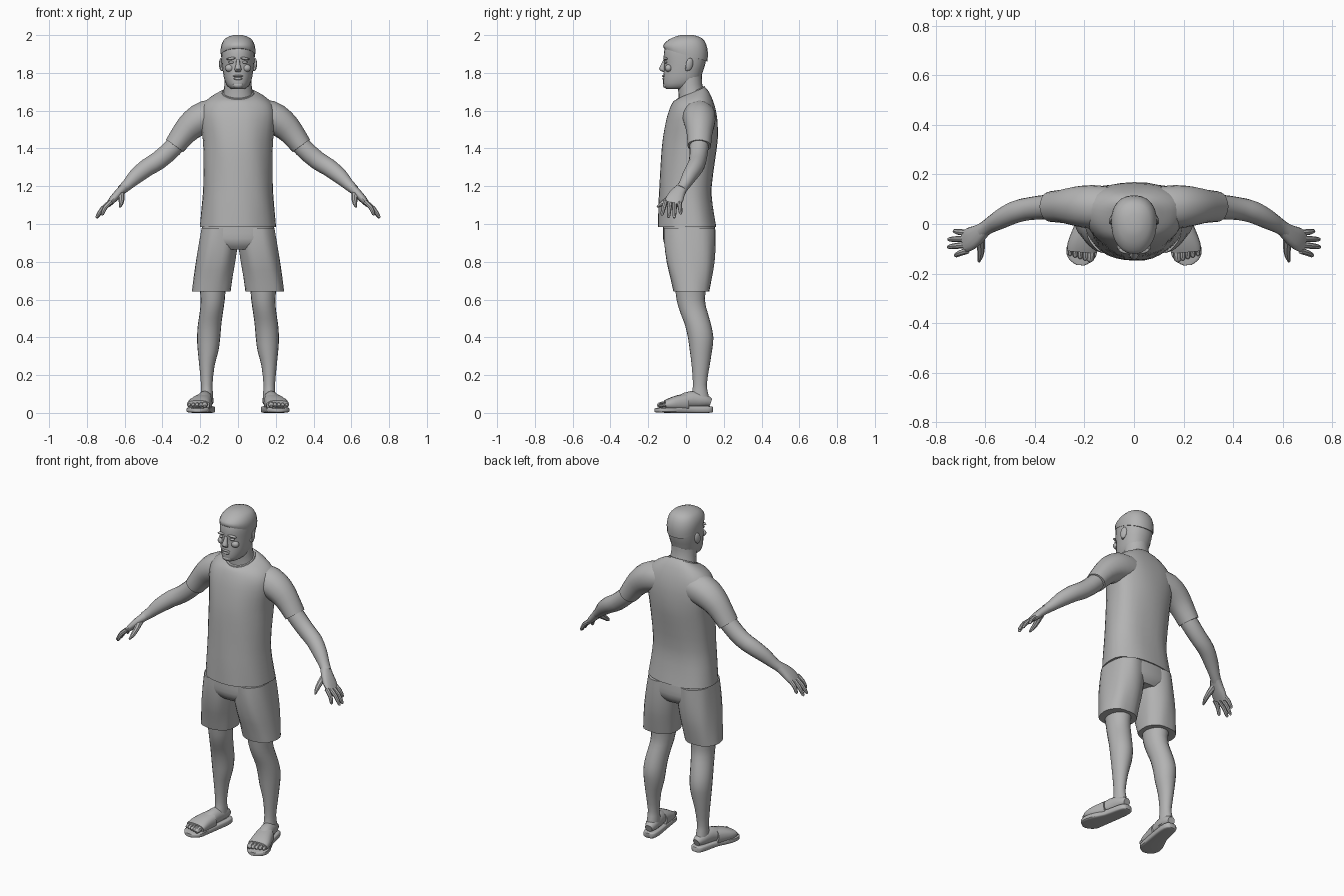
import bpy, bmesh, math
from mathutils import Vector, Matrix

grey = bpy.data.materials.new("plain_grey")
grey.diffuse_color = (0.45, 0.45, 0.45, 1)


def finish(name, bm, mirror):
    bmesh.ops.recalc_face_normals(bm, faces=bm.faces)
    me = bpy.data.meshes.new(name)
    bm.to_mesh(me)
    bm.free()
    me.materials.append(grey)
    ob = bpy.data.objects.new(name, me)
    bpy.context.collection.objects.link(ob)
    if mirror:
        m = ob.modifiers.new("mirror", 'MIRROR')
        m.use_mirror_merge = False
    return ob


def smooth(secs, steps):
    """Catmull-Rom interpolation between cross-sections."""
    rows = [list(s) + [0] * (6 - len(s)) for s in secs]
    out = []
    for i in range(len(rows) - 1):
        p0, p1, p2 = rows[max(i - 1, 0)], rows[i], rows[i + 1]
        p3 = rows[min(i + 2, len(rows) - 1)]
        for k in range(steps):
            t = k / steps
            out.append([0.5 * (2 * b + (c - a) * t + (2 * a - 5 * b + 4 * c - d) * t * t
                               + (3 * b - a - 3 * c + d) * t ** 3)
                        for a, b, c, d in zip(p0, p1, p2, p3)])
    return out + [rows[-1]]


def loft(name, secs, ref=None, n=20, power=2.0, taper=0, ripple=0, steps=2, mirror=False):
    """Skin through sections (x, y, z, half_a, half_b, tilt); level rings unless ref is given."""
    rows = smooth(secs, steps)
    pts = [Vector(r[:3]) for r in rows]
    bm = bmesh.new()
    rings = []
    for i, (p, r) in enumerate(zip(pts, rows)):
        a, b = Vector((1, 0, 0)), Vector((0, 1, 0))
        if ref:
            t = (pts[min(i + 1, len(pts) - 1)] - pts[max(i - 1, 0)]).normalized()
            a = Vector(ref)
            a = (a - t * a.dot(t)).normalized()
            b = t.cross(a)
        ring = []
        for k in range(n):
            w = 2 * math.pi * k / n
            c, s = math.cos(w), math.sin(w)
            u = math.copysign(abs(c) ** (2 / power), c) * (1 + taper * s)
            v = math.copysign(abs(s) ** (2 / power), s)
            f = 1 + ripple * math.sin(7 * w + 11 * p.z)
            q = p + (a * u * r[3] + b * v * r[4]) * f
            q.z += r[5] * s
            ring.append(bm.verts.new(q))
        rings.append(ring)
    for r0, r1 in zip(rings, rings[1:]):
        for k in range(n):
            bm.faces.new((r0[k], r0[(k + 1) % n], r1[(k + 1) % n], r1[k]))
    bm.faces.new(rings[0])
    bm.faces.new(rings[-1])
    return finish(name, bm, mirror)


def span(z, x0, x1, y0, y1, tilt=0):
    return ((x0 + x1) / 2, (y0 + y1) / 2, z, (x1 - x0) / 2, (y1 - y0) / 2, tilt)


def mid(z, w, y0, y1, tilt=0):
    return span(z, -w, w, y0, y1, tilt)


def blob(name, loc, size, rot=(0, 0, 0), mirror=False):
    bm = bmesh.new()
    bmesh.ops.create_uvsphere(bm, u_segments=12, v_segments=8, radius=1)
    m = Matrix.Translation(loc)
    for ang, ax in zip(rot, 'XYZ'):
        m = m @ Matrix.Rotation(math.radians(ang), 4, ax)
    bm.transform(m @ Matrix.Diagonal((*size, 1)))
    return finish(name, bm, mirror)


# head and neck
loft("head", [mid(1.715, .035, -.105, .0), mid(1.73, .056, -.119, .04), mid(1.765, .072, -.121, .075),
              mid(1.80, .079, -.118, .087), mid(1.84, .085, -.115, .1), mid(1.88, .088, -.118, .108),
              mid(1.92, .089, -.115, .112), mid(1.955, .081, -.1, .104), mid(1.982, .06, -.07, .08),
              mid(1.995, .025, -.03, .04)], n=24, power=2.2, taper=.1)
loft("neck", [mid(1.62, .09, -.04, .11), mid(1.69, .078, -.04, .1), mid(1.74, .072, -.045, .086),
              mid(1.80, .07, -.05, .085)])

# cropped hair
loft("hair", [mid(1.895, .091, -.117, .113, -.035), mid(1.925, .092, -.121, .116, -.02),
              mid(1.957, .085, -.108, .107, -.006), mid(1.985, .064, -.075, .083),
              mid(2.0, .025, -.03, .04)], n=24, power=2.2, taper=.08)

# face
loft("nose", [(0, -.112, 1.87, .009, .008), (0, -.121, 1.845, .011, .011),
              (0, -.127, 1.82, .018, .016), (0, -.116, 1.805, .014, .008)], n=10)
blob("brow", (.036, -.109, 1.876), (.027, .011, .007), (0, 8, 12), True)
blob("eye", (.035, -.107, 1.856), (.016, .009, .007), mirror=True)
blob("cheek", (.045, -.092, 1.825), (.024, .02, .02), mirror=True)
blob("upper_lip", (0, -.117, 1.783), (.027, .01, .006))
blob("lower_lip", (0, -.116, 1.769), (.023, .01, .007))
blob("chin", (0, -.108, 1.735), (.028, .014, .016))
blob("ear", (.09, .018, 1.845), (.009, .02, .034), (-12, 0, 20), True)
blob("ear_lobe", (.086, .006, 1.822), (.008, .01, .012), mirror=True)

# shirt with sleeves and collar
loft("shirt_body", [mid(.985, .2, -.148, .16), mid(1.1, .188, -.145, .142), mid(1.2, .181, -.14, .137),
                    mid(1.35, .182, -.133, .155), mid(1.45, .186, -.124, .167),
                    mid(1.55, .2, -.105, .166), mid(1.61, .195, -.088, .155, .005),
                    mid(1.65, .168, -.073, .14, .012), mid(1.678, .125, -.062, .12, .025),
                    mid(1.692, .087, -.052, .1, .034)],
     n=32, power=2.3, taper=.14, ripple=.008)
loft("sleeve", [(.09, .065, 1.575, .085, .085), (.17, .07, 1.565, .088, .088),
                (.235, .072, 1.53, .08, .078), (.285, .072, 1.48, .068, .066),
                (.335, .07, 1.413, .062, .056)], ref=(0, 1, 0), ripple=.012, mirror=True)
loft("collar", [mid(1.685, .09, -.054, .103, .035), mid(1.697, .084, -.048, .098, .034)], n=24, steps=1)

# shorts
loft("shorts_hips", [mid(1.02, .185, -.12, .15), mid(.95, .194, -.122, .156), mid(.9, .19, -.117, .153),
                     mid(.865, .13, -.09, .13)], n=28, power=2.5)
loft("shorts_leg", [span(.98, .0, .194, -.118, .154), span(.9, .001, .207, -.117, .155),
                    span(.8, .014, .222, -.104, .15), span(.72, .027, .233, -.084, .138),
                    span(.643, .038, .243, -.066, .124)],
     n=28, power=2.4, ripple=.014, mirror=True)

# arms and hands
loft("arm", [(.285, .071, 1.475, .05, .05), (.345, .069, 1.403, .05, .05),
             (.42, .062, 1.337, .046, .049), (.48, .048, 1.3, .045, .047),
             (.54, .018, 1.253, .039, .041), (.585, -.008, 1.208, .031, .03),
             (.615, -.028, 1.182, .03, .026)], ref=(0, 1, 0), n=16, mirror=True)
loft("palm", [(.6, -.017, 1.195, .028, .024), (.63, -.042, 1.165, .039, .023),
              (.66, -.06, 1.133, .047, .02), (.684, -.072, 1.105, .044, .014)],
     ref=(0, 1, 0), n=14, power=2.4, mirror=True)
tips = [(.728, -.028, 1.053), (.75, -.062, 1.032), (.752, -.093, 1.034), (.722, -.128, 1.047)]
for i, tip in enumerate(tips):
    k = Vector((.672, -.036 - .024 * i, 1.118))
    t = Vector(tip)
    j = k.lerp(t, .5) + Vector((.006, 0, .005))
    loft("finger_%d" % (i + 1), [(*k, .013, .013), (*j, .012, .012), (*k.lerp(t, .9), .009, .009),
                                 (*t, .004, .004)], ref=(0, 1, 0), n=8, mirror=True)
loft("thumb", [(.622, -.052, 1.165, .02, .02), (.617, -.095, 1.133, .016, .015),
               (.619, -.128, 1.108, .012, .012), (.625, -.152, 1.09, .005, .005)],
     ref=(1, 0, 0), n=8, mirror=True)

# legs
loft("leg", [span(.72, .06, .208, -.065, .112), span(.6, .07, .198, -.05, .1),
             span(.53, .08, .203, -.03, .115), span(.47, .088, .212, -.007, .132),
             span(.4, .094, .217, .01, .145), span(.33, .103, .213, .02, .138),
             span(.25, .124, .205, .03, .125), span(.15, .135, .196, .037, .11),
             span(.1, .132, .198, .03, .118), span(.05, .132, .2, .02, .125)], mirror=True)

# feet and toes
loft("foot", [(.16, .13, .055, .022, .022), (.164, .095, .065, .036, .036),
              (.176, .03, .07, .04, .046), (.192, -.03, .06, .046, .035),
              (.206, -.08, .05, .051, .022), (.211, -.11, .043, .049, .015)],
     ref=(1, 0, 0), n=16, mirror=True)
for i in range(5):
    x, r, y = .173 + .0205 * i, (.015, .011, .0105, .01, .009)[i], -.15 + .006 * i
    loft("toe_%d" % (i + 1), [(x, -.095, .048, r, r), (x + .002, y + .022, .044, r, r),
                              (x + .003, y + .006, .039, r, r * .9), (x + .003, y - .002, .036, r * .5, r * .5)],
         ref=(1, 0, 0), n=8, mirror=True)

# slide sandals
loft("sandal_sole", [(.158, .142, .018, .016, .014), (.159, .13, .018, .034, .017),
                     (.164, .085, .018, .043, .018), (.18, .0, .018, .047, .018),
                     (.205, -.08, .016, .06, .016), (.213, -.125, .015, .06, .014),
                     (.215, -.152, .014, .04, .012), (.216, -.166, .014, .016, .01)],
     ref=(1, 0, 0), n=20, power=5, mirror=True)
loft("sandal_strap", [(.184, .002, .055, .05, .047), (.197, -.045, .051, .056, .042),
                      (.207, -.085, .046, .061, .033), (.21, -.112, .043, .06, .023)],
     ref=(1, 0, 0), n=20, power=2.5, mirror=True)

# shading
for ob in bpy.data.objects:
    ob.select_set(True)
    bpy.context.view_layer.objects.active = ob
bpy.ops.object.shade_smooth_by_angle(angle=math.radians(40))
